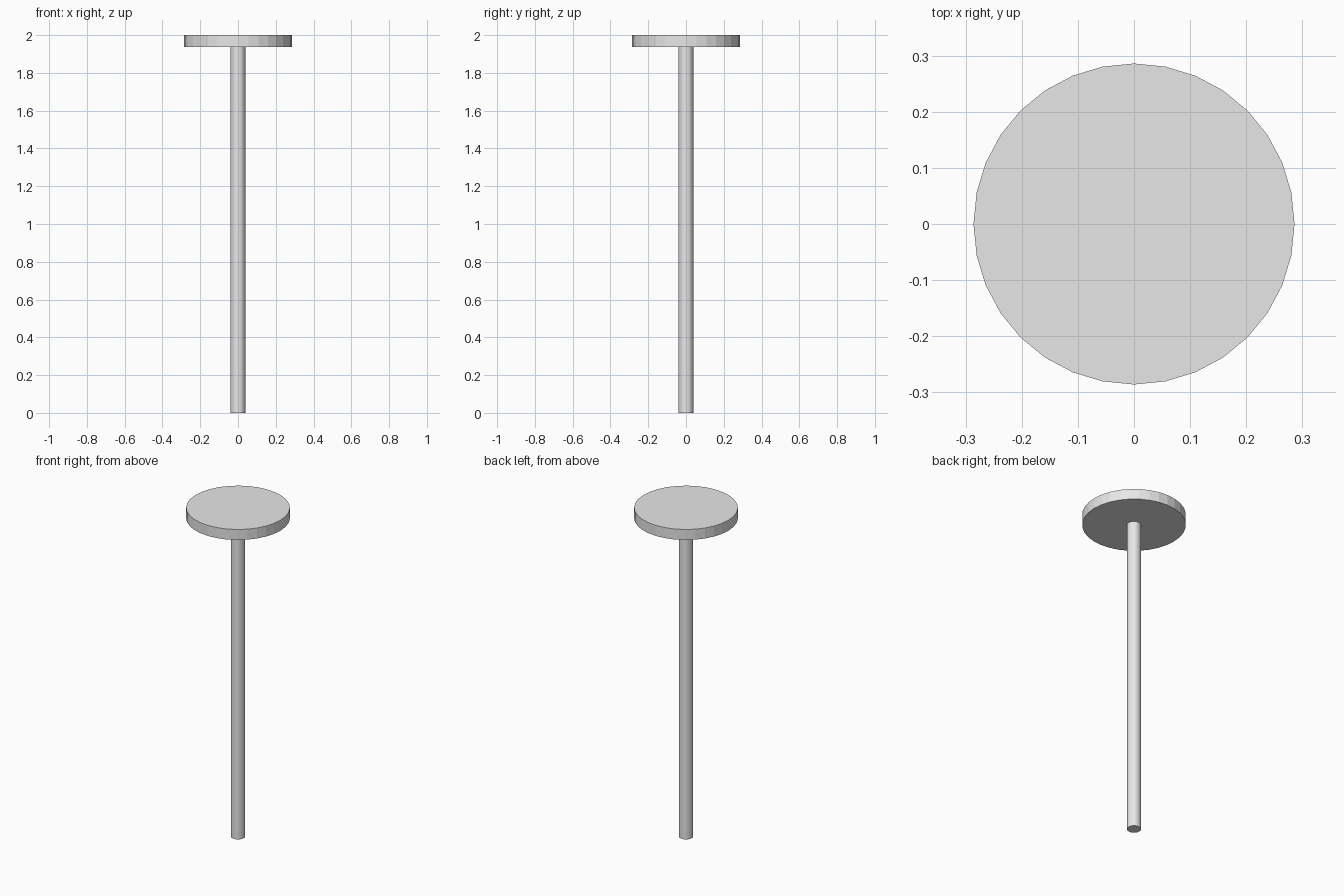
import bpy

cube = bpy.data.objects.get("Cube")
if cube:
    bpy.data.objects.remove(cube, do_unlink=True)

# Single plain grey
grey = bpy.data.materials.new("light_grey")
grey.use_nodes = True
colour = (0.8, 0.8, 0.8, 1.0)
grey.diffuse_color = colour
grey.node_tree.nodes["Principled BSDF"].inputs["Base Color"].default_value = colour


def cylinder(name, radius, bottom, top):
    """Upright capped cylinder between two heights."""
    bpy.ops.mesh.primitive_cylinder_add(
        vertices=32, radius=radius, depth=top - bottom,
        location=(0, 0, (bottom + top) / 2))
    part = bpy.context.object
    part.name = part.data.name = name
    part.data.materials.append(grey)
    return part


# Slim shaft with a flat round head on top
head_bottom = 1.936
cylinder("shaft", 0.039, 0, head_bottom)
cylinder("head", 0.286, head_bottom, 2)
